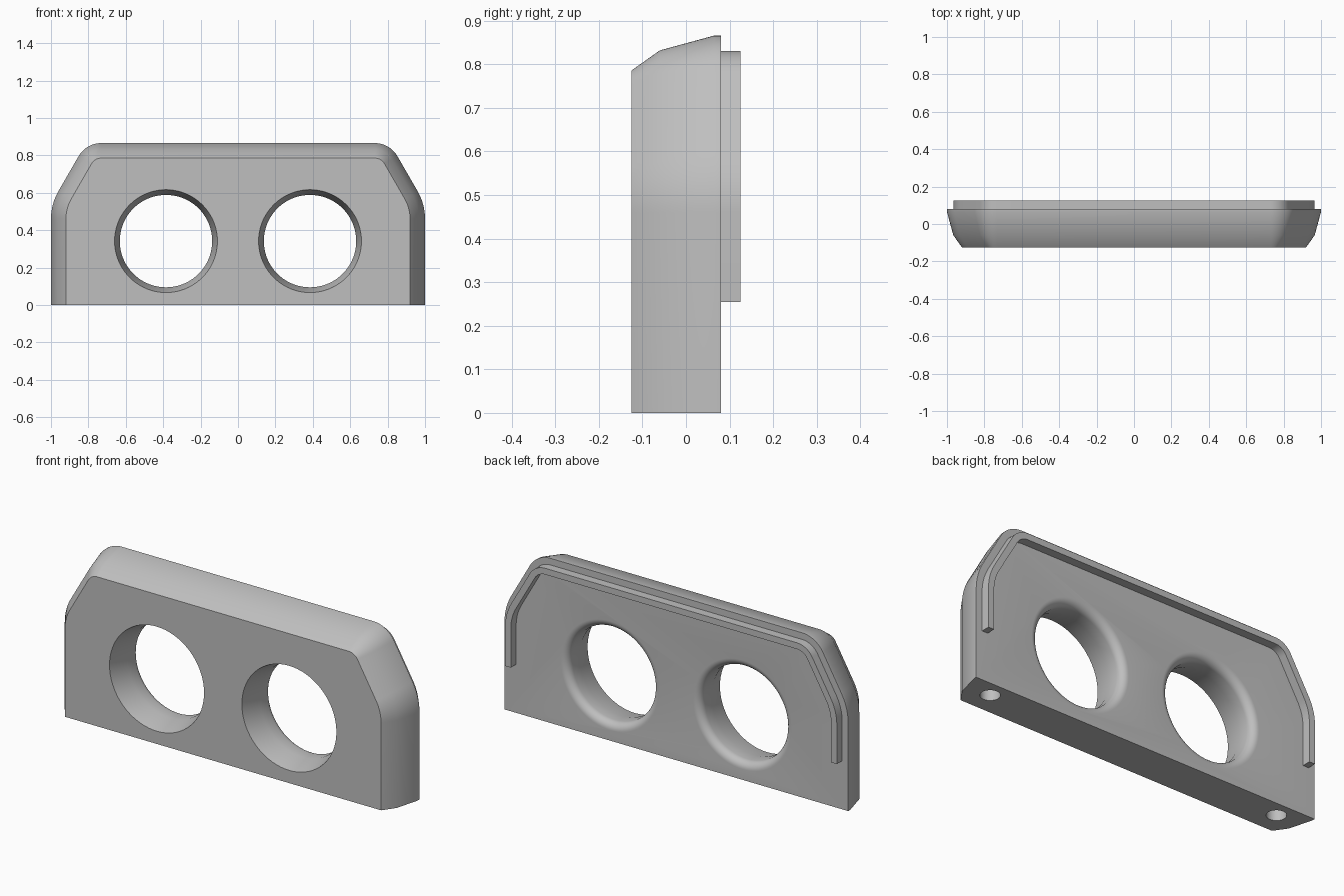
import bpy, bmesh, math
from mathutils import Vector

if "Cube" in bpy.data.objects:
    bpy.data.objects.remove(bpy.data.objects["Cube"])

grey = bpy.data.materials.new("plain grey")
grey.use_nodes = True
grey.diffuse_color = (0.52, 0.52, 0.52, 1)
grey.node_tree.nodes["Principled BSDF"].inputs["Base Color"].default_value = grey.diffuse_color


def fillet(before, corner, after, radius, steps):
    """Round one corner of an outline with an arc."""
    a, b = (before - corner).normalized(), (after - corner).normalized()
    half = a.angle(b) / 2
    centre = corner + (a + b).normalized() * radius / math.sin(half)
    start = corner + a * radius / math.tan(half) - centre
    end = corner + b * radius / math.tan(half) - centre
    sweep = math.pi - 2 * half
    return [centre + (start * math.sin(sweep * (1 - t)) + end * math.sin(sweep * t)) / math.sin(sweep)
            for t in (i / steps for i in range(steps + 1))]


def outline(inset, bottom=0.0):
    """Arch outline in x, z, moved inward by the inset, from +x foot to -x foot."""
    foot = Vector((1 - inset, bottom))
    shoulder = Vector((1 - inset, 0.54 - inset * math.tan(math.radians(15))))
    top = Vector((0.812 - inset * math.tan(math.radians(30)), 0.866 - inset))
    half = [foot]
    half += fillet(foot, shoulder, top, 0.30 - inset, 10)
    half += fillet(shoulder, top, Vector((0, top.y)), 0.14 - inset, 14)
    return half + [Vector((-p.x, p.y)) for p in reversed(half)]


def loft(name, rings):
    """Skin equal rings of points and cap both ends."""
    bm = bmesh.new()
    loops = [[bm.verts.new(p) for p in ring] for ring in rings]
    for low, high in zip(loops, loops[1:]):
        for i in range(len(low)):
            j = (i + 1) % len(low)
            bm.faces.new((low[i], low[j], high[j], high[i]))
    bm.faces.new(loops[0])
    bm.faces.new(loops[-1])
    bmesh.ops.recalc_face_normals(bm, faces=bm.faces)
    mesh = bpy.data.meshes.new(name)
    bm.to_mesh(mesh)
    bm.free()
    mesh.materials.append(grey)
    obj = bpy.data.objects.new(name, mesh)
    bpy.context.collection.objects.link(obj)
    return obj


def at_y(points, y):
    return [(p.x, y, p.y) for p in points]


def circle(x, z, radius, count=72):
    return [Vector((x + radius * math.cos(a), z + radius * math.sin(a)))
            for a in (2 * math.pi * i / count for i in range(count))]


def cut(target, cutter):
    mod = target.modifiers.new(cutter.name, 'BOOLEAN')
    mod.object = cutter
    mod.operation = 'DIFFERENCE'
    mod.solver = 'EXACT'
    bpy.context.view_layer.objects.active = target
    bpy.ops.object.modifier_apply(modifier=mod.name)
    bpy.data.objects.remove(cutter)


def smooth(obj):
    bpy.ops.object.select_all(action='DESELECT')
    obj.select_set(True)
    bpy.context.view_layer.objects.active = obj
    bpy.ops.object.shade_smooth_by_angle(angle=math.radians(30))


FRONT, BACK = -0.125, 0.08

# Body with a softly tapered front rim
body = loft("body", [at_y(outline(d), y) for y, d in
                     ((FRONT, 0.08), (-0.06, 0.034), (0.065, 0.0), (BACK, 0.0))])

# Two round openings: tapered at the front, rounded over at the back
ROUND = 0.04
profile = [(FRONT - 0.05, 0.288), (FRONT, 0.275), (FRONT + 0.11, 0.247)]
for i in range(9):
    a = math.pi / 2 * i / 8
    profile.append((BACK - ROUND + ROUND * math.sin(a), 0.247 + ROUND * (1 - math.cos(a))))
profile.append((BACK + 0.05, 0.247 + ROUND))
for side in (-1, 1):
    cut(body, loft("opening_cutter", [at_y(circle(0.385 * side, 0.342, r), y) for y, r in profile]))

# Mounting holes in the underside
for side in (-1, 1):
    ring = circle(0.846 * side, -0.005, 0.047, 32)
    cut(body, loft("mounting_hole_cutter", [[(p.x, p.y, z) for p in ring] for z in (-0.05, 0.25)]))
smooth(body)

# Raised rail that follows the arch on the back
strip = outline(0.035, 0.255) + outline(0.068, 0.255)[::-1]
smooth(loft("back_rail", [at_y(strip, y) for y in (BACK - 0.002, 0.125)]))
